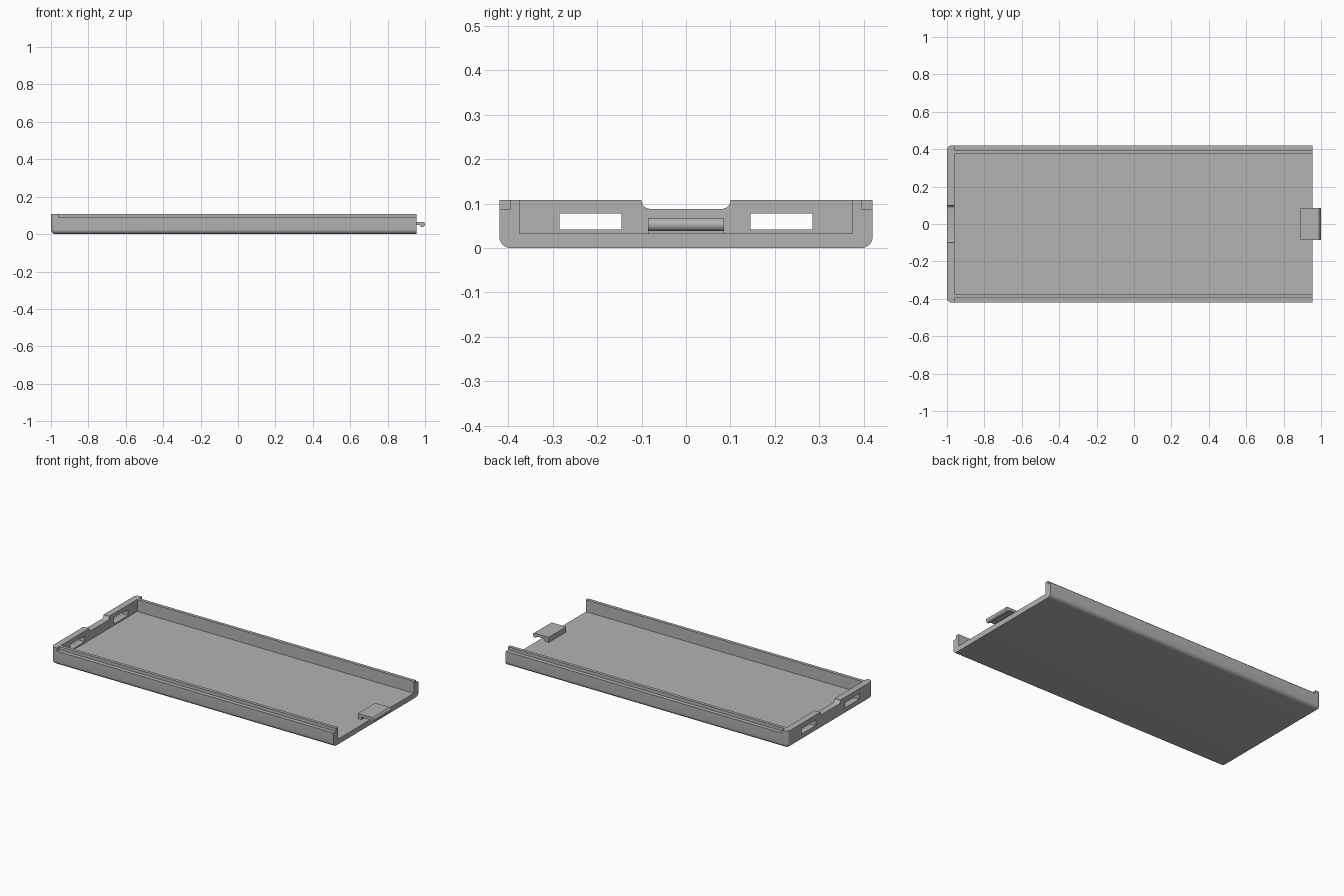
import bpy, bmesh

if "Cube" in bpy.data.objects:
    bpy.data.objects.remove(bpy.data.objects["Cube"], do_unlink=True)

grey = bpy.data.materials.new("mid_grey")
grey.use_nodes = True
COLOUR = (0.45, 0.45, 0.45, 1)
grey.diffuse_color = COLOUR
grey.node_tree.nodes["Principled BSDF"].inputs["Base Color"].default_value = COLOUR


def finish(name, bm):
    """Turn a bmesh into a grey object."""
    bmesh.ops.recalc_face_normals(bm, faces=bm.faces)
    mesh = bpy.data.meshes.new(name)
    bm.to_mesh(mesh)
    bm.free()
    mesh.materials.append(grey)
    obj = bpy.data.objects.new(name, mesh)
    bpy.context.collection.objects.link(obj)
    return obj


def box(name, x, y, z, rounded=None, radius=0.0):
    """Box from ranges; edges whose midpoint passes the rule are rounded."""
    bm = bmesh.new()
    bmesh.ops.create_cube(bm, size=1)
    for v in bm.verts:
        v.co = [r[0] if c < 0 else r[1] for c, r in zip(v.co, (x, y, z))]
    if rounded:
        edges = [e for e in bm.edges if rounded((e.verts[0].co + e.verts[1].co) / 2)]
        bmesh.ops.bevel(bm, geom=edges, offset=radius, segments=8,
                        profile=0.5, affect='EDGES')
    return finish(name, bm)


def smooth(obj):
    bpy.ops.object.select_all(action='DESELECT')
    obj.select_set(True)
    bpy.context.view_layer.objects.active = obj
    bpy.ops.object.shade_smooth_by_angle(angle=0.6)


def cut(obj, cutter):
    mod = obj.modifiers.new("cut", 'BOOLEAN')
    mod.operation = 'DIFFERENCE'
    mod.solver = 'EXACT'
    mod.object = cutter
    bpy.context.view_layer.objects.active = obj
    bpy.ops.object.modifier_apply(modifier=mod.name)
    bpy.data.objects.remove(cutter, do_unlink=True)


# Tray body, rounded along the bottom and at the closed end, square at the open end
END, W, TOP, INNER = 0.955, 0.42, 0.108, -0.96


def outer_edge(m):
    bottom = m.z < 0.001 and m.x < END - 0.01
    corner = m.x < -0.99 and abs(m.y) > W - 0.01
    return bottom or corner


tray = box("tray", (-1, END), (-W, W), (0, TOP), outer_edge, 0.025)

# Cavity, open at one end
cut(tray, box("cavity", (INNER, 1.2), (-0.375, 0.375), (0.033, 0.3)))

# Outer ledges along the side walls and slots through the end wall
for s in (-1, 1):
    cut(tray, box("ledge", (INNER, 1.2), sorted((s * 0.395, s * 0.6)), (0.088, 0.3)))
    cut(tray, box("slot", (-1.2, -0.9), sorted((s * 0.145, s * 0.285)), (0.042, 0.078)))

# Finger notch with rounded lower corners
cut(tray, box("notch", (-1.2, -0.9), (-0.1, 0.1), (0.088, 0.3),
              lambda m: m.z < 0.1 and abs(m.y) > 0.09, 0.0195))
smooth(tray)

# Latch: foot on the floor, thin plate and downturned hook, extruded across y
profile = [(0.89, 0.03), (0.915, 0.03), (0.915, 0.049), (0.974, 0.049),
           (0.975, 0.043), (0.98, 0.039), (0.988, 0.038), (0.995, 0.041),
           (0.999, 0.047), (1.0, 0.054), (0.997, 0.061), (0.99, 0.066), (0.89, 0.066)]
bm = bmesh.new()
face = bm.faces.new([bm.verts.new((x, -0.086, z)) for x, z in profile])
side = bmesh.ops.extrude_face_region(bm, geom=[face])["geom"]
bmesh.ops.translate(bm, vec=(0, 0.172, 0),
                    verts=[v for v in side if isinstance(v, bmesh.types.BMVert)])
smooth(finish("latch", bm))
